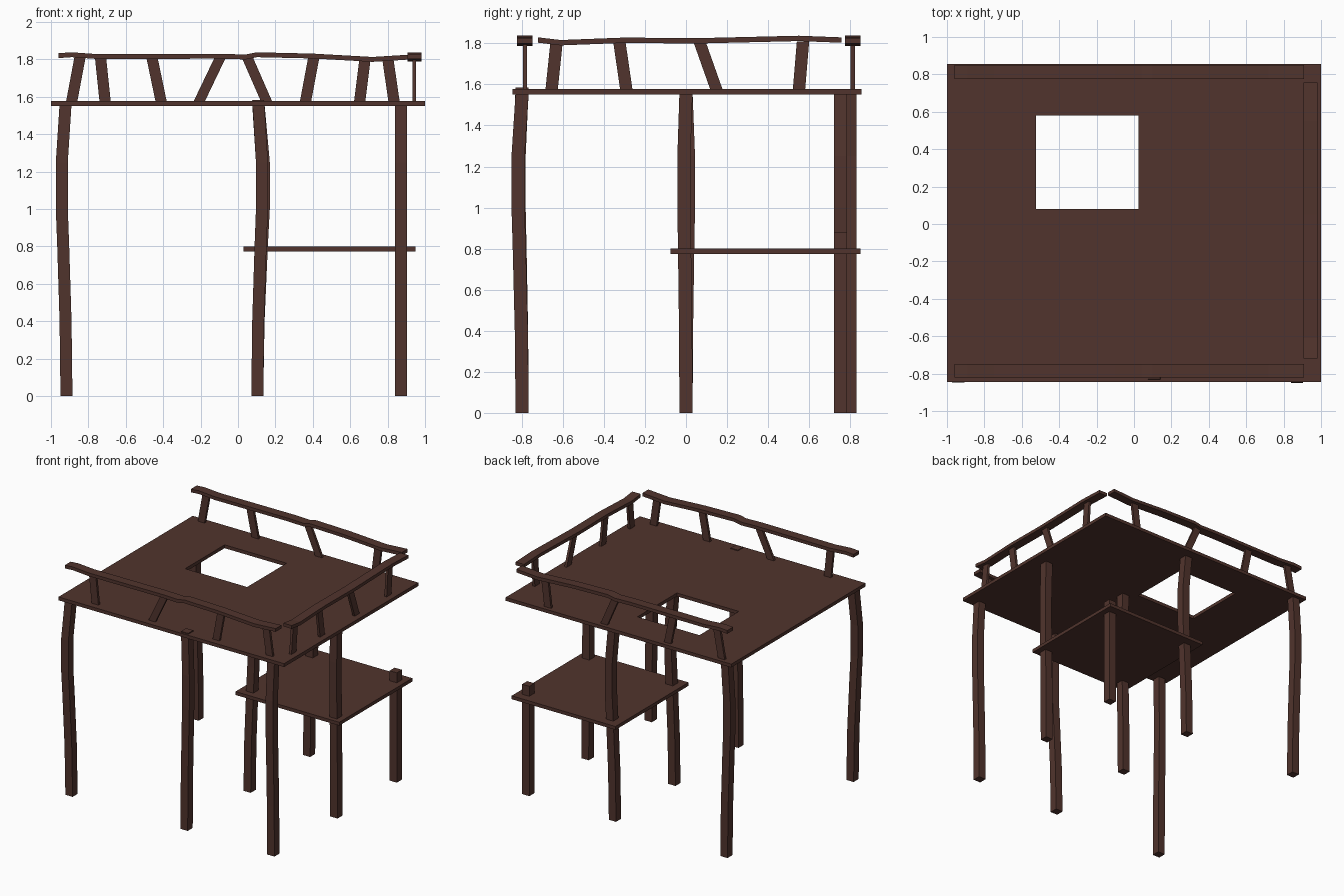
import bpy, bmesh
from mathutils import Vector

cube = bpy.data.objects.get("Cube")
if cube:
    bpy.data.objects.remove(cube, do_unlink=True)

wood = bpy.data.materials.new("dark_brown_wood")
wood.use_nodes = True
colour = (0.082, 0.034, 0.026, 1)
wood.diffuse_color = colour
wood.node_tree.nodes["Principled BSDF"].inputs["Base Color"].default_value = colour


def finish(name, bm):
    bmesh.ops.recalc_face_normals(bm, faces=bm.faces)
    mesh = bpy.data.meshes.new(name)
    bm.to_mesh(mesh)
    bm.free()
    mesh.materials.append(wood)
    obj = bpy.data.objects.new(name, mesh)
    bpy.context.collection.objects.link(obj)
    return obj


def beam(name, points, u, v):
    """Four-sided timber through the points; u and v are the half widths."""
    bm = bmesh.new()
    u, v = Vector(u), Vector(v)
    rings = []
    for p in map(Vector, points):
        rings.append([bm.verts.new(p + a * u + b * v)
                      for a, b in ((-1, -1), (1, -1), (1, 1), (-1, 1))])
    for low, high in zip(rings, rings[1:]):
        for i in range(4):
            j = (i + 1) % 4
            bm.faces.new((low[i], low[j], high[j], high[i]))
    bm.faces.new(rings[0])
    bm.faces.new(rings[-1])
    return finish(name, bm)


def slab(name, xs, ys, z0, z1, skip=None):
    """Flat floor from a grid of panels, leaving out one panel as a hatch."""
    bm = bmesh.new()
    grid = [[bm.verts.new((x, y, z0)) for y in ys] for x in xs]
    for i in range(len(xs) - 1):
        for j in range(len(ys) - 1):
            if (i, j) != skip:
                bm.faces.new((grid[i][j], grid[i + 1][j],
                              grid[i + 1][j + 1], grid[i][j + 1]))
    top = bmesh.ops.extrude_face_region(bm, geom=bm.faces[:])["geom"]
    for item in top:
        if isinstance(item, bmesh.types.BMVert):
            item.co.z = z1
    return finish(name, bm)


# Floors
slab("upper_deck", (-1, -0.525, 0.025, 1), (-0.845, 0.08, 0.58, 0.855),
     1.55, 1.577, skip=(1, 1))
slab("lower_platform", (0.03, 0.95), (-0.075, 0.85), 0.773, 0.8)

# Support posts: foot x, foot y, sideways bow in x and y, top height
posts = {
    "front_right_post": (-0.917, -0.798, -0.025, -0.018, 1.56),
    "back_right_post": (-0.917, 0.798, -0.025, 0, 1.56),
    "front_middle_post": (0.103, -0.798, 0.025, -0.015, 1.584),
    "centre_post": (0.103, 0, 0.025, 0.012, 1.56),
    "back_middle_post": (0.103, 0.752, 0.035, 0, 1.56),
    "front_left_post": (0.872, -0.798, 0, -0.02, 1.56),
    "left_post": (0.872, 0, 0, -0.01, 1.56),
}
for name, (x, y, bx, by, top) in posts.items():
    path = [(x + f * bx, y + f * by, z)
            for z, f in ((0, 0), (0.4, 0.2), (0.8, 0.7), (1, 1), (1.25, 1))]
    path.append((x + 0.2 * bx, y, top))
    beam(name, path, (0.032, 0, 0), (0, 0.032, 0))
beam("short_back_left_post", [(0.872, 0.752, 0), (0.872, 0.752, 0.88)],
     (0.032, 0, 0), (0, 0.032, 0))


def railing(name, place, along, across, profile, balusters):
    """Uneven handrail on leaning balusters; place maps a distance to x, y."""
    along, across = Vector(along), Vector(across)
    beam(name + "_handrail", [(*place(t), z) for t, z in profile],
         across * 0.037, (0, 0, 0.013))
    for n, (foot, head) in enumerate(balusters, 1):
        beam(f"{name}_baluster_{n}",
             [(*place(foot), 1.57), (*place(head), 1.81)],
             along * 0.03, across * 0.01)


X, Y = (1, 0, 0), (0, 1, 0)
long_profile = ((-0.96, 1.82), (-0.89, 1.825), (-0.75, 1.815), (-0.1, 1.817),
                (0.04, 1.813), (0.1, 1.825), (0.4, 1.818), (0.72, 1.8),
                (0.91, 1.812))
railing("front_railing", lambda t: (t, -0.785), X, Y, long_profile,
        ((-0.71, -0.735), (-0.21, -0.095), (0.36, 0.405), (0.835, 0.8)))
railing("back_railing", lambda t: (t, 0.812), X, Y, long_profile,
        ((-0.89, -0.845), (-0.41, -0.46), (0.155, 0.05), (0.65, 0.68)))
railing("left_railing", lambda t: (0.943, t), Y, X,
        ((-0.72, 1.816), (-0.61, 1.803), (-0.3, 1.815), (0.05, 1.812),
         (0.55, 1.824), (0.757, 1.816)),
        ((-0.655, -0.63), (-0.29, -0.325), (0.15, 0.065), (0.55, 0.57)))
